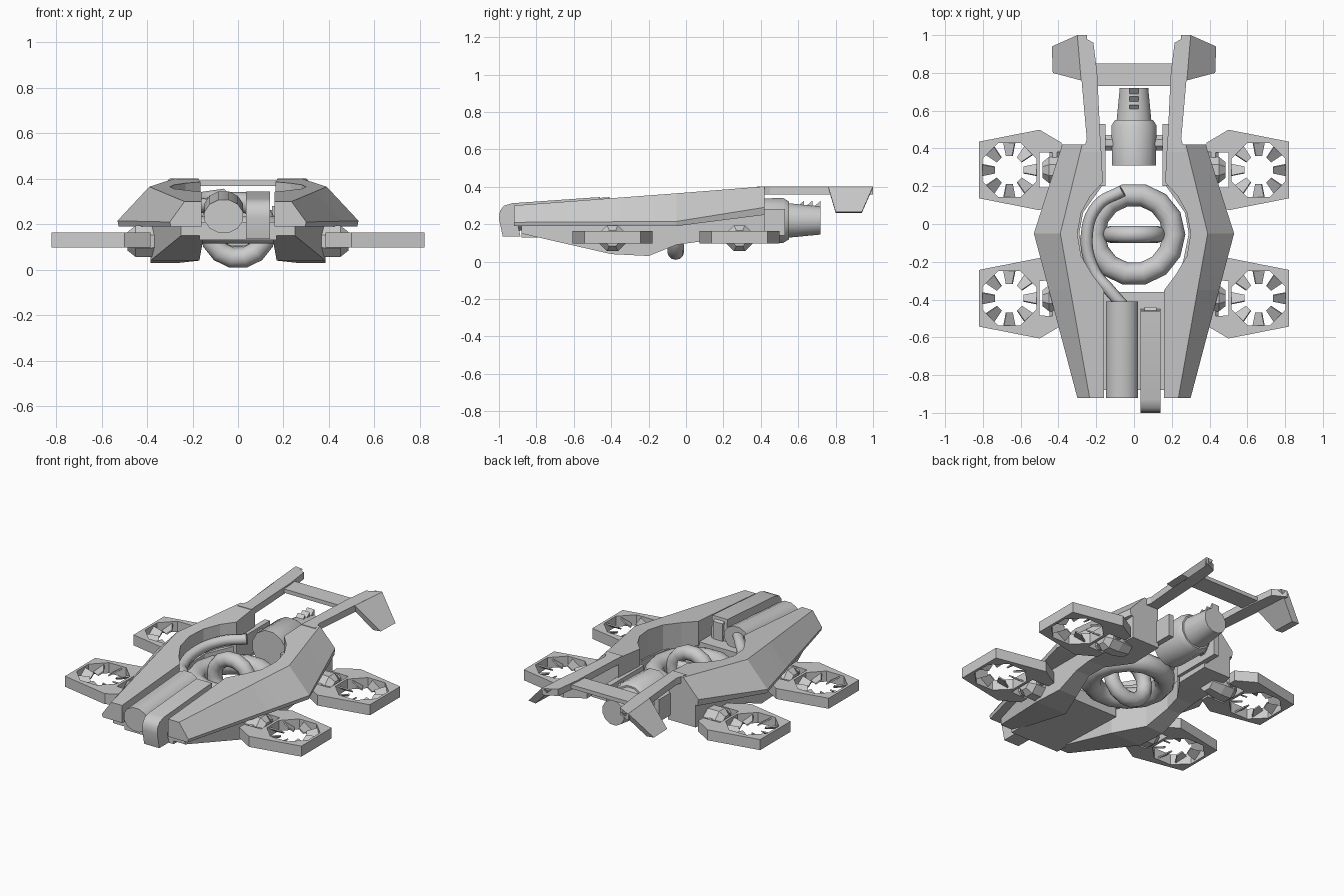
import bpy, bmesh
from math import sin, cos, pi, radians
from mathutils import Vector, Matrix

if "Cube" in bpy.data.objects:
    bpy.data.objects.remove(bpy.data.objects["Cube"])


def finish(name, bm, mirror=False, smooth=False):
    bmesh.ops.recalc_face_normals(bm, faces=bm.faces)
    me = bpy.data.meshes.new(name)
    bm.to_mesh(me)
    bm.free()
    ob = bpy.data.objects.new(name, me)
    bpy.context.collection.objects.link(ob)
    if mirror:
        ob.modifiers.new("Mirror", 'MIRROR')
    if smooth:
        shade(ob)
    return ob


def shade(ob):
    bpy.ops.object.select_all(action='DESELECT')
    ob.select_set(True)
    bpy.context.view_layer.objects.active = ob
    bpy.ops.object.shade_smooth_by_angle(angle=radians(40))


def add_loft(bm, sections):
    rows = [[bm.verts.new(p) for p in s] for s in sections]
    n = len(rows[0])
    for a, b in zip(rows, rows[1:]):
        for i in range(n):
            j = (i + 1) % n
            bm.faces.new((a[i], a[j], b[j], b[i]))
    bm.faces.new(rows[0])
    bm.faces.new(rows[-1][::-1])


def loft(name, sections, mirror=False, smooth=False):
    bm = bmesh.new()
    add_loft(bm, sections)
    return finish(name, bm, mirror, smooth)


def lathe(name, axis, centre, profile, sides, mirror=False, smooth=True):
    """Rings of (position along axis, radius) round the x or y axis."""
    secs = []
    for t, r in profile:
        ring = []
        for i in range(sides):
            a = 2 * pi * (i + .5) / sides
            u, v = r * cos(a), r * sin(a)
            ring.append((t, centre[0] + u, centre[1] + v) if axis == 'x'
                        else (centre[0] + u, t, centre[1] + v))
        secs.append(ring)
    return loft(name, secs, mirror, smooth)


def box(name, x0, x1, y0, y1, z0, z1, mirror=False):
    return loft(name, [[(x0, y, z0), (x1, y, z0), (x1, y, z1), (x0, y, z1)]
                       for y in (y0, y1)], mirror)


def lerp(keys, y):
    for (a, p), (b, q) in zip(keys, keys[1:]):
        if y <= b:
            return p + (q - p) * (y - a) / (b - a)
    return keys[-1][1]


# Upper armour: lofted along y, inner edge forms the round opening
outer = [(-.92, .30), (-.05, .53), (.42, .38)]
ridge = [(-.92, .235), (-.05, .39), (.42, .275)]
top = [(-.92, .30), (-.05, .365), (.42, .402)]
lip = [(-.92, .21), (-.05, .215), (.42, .29)]
low = [(-.92, .19), (-.05, .19), (.42, .25)]
inner = [(-.92, .16), (-.35, .16), (-.27, .22), (-.17, .28), (-.05, .30),
         (.06, .28), (.15, .23), (.22, .165), (.42, .175)]
secs = []
for y, xi in inner:
    o, r, t = lerp(outer, y), lerp(ridge, y), lerp(top, y)
    r = max(r, xi + .02)
    secs.append([(xi, y, t), (r, y, t), (o, y, lerp(lip, y)),
                 (o - .005, y, lerp(low, y)), (xi, y, lerp(low, y))])
loft("upper_armour", secs, True)

# Lower hull keels: y, inner x, outer x, bottom z, top z
keel = [(-.88, .15, .25, .15, .2), (-.40, .17, .385, .04, .2),
        (-.2, .26, .385, .03, .2), (-.05, .29, .385, .09, .2),
        (.06, .27, .385, .105, .22), (.2, .17, .38, .105, .24),
        (.42, .17, .36, .11, .27)]
loft("lower_hull", [[(a, y, b), (o, y, b), (o, y, t), (a, y, t)]
                    for y, a, o, b, t in keel], True)
box("rear_bracket", .15, .185, .2, .53, .14, .28, True)
box("front_tray", -.17, .17, -.88, -.36, .13, .21)

# Tail booms, drooping fins and crossbar
loft("tail_boom", [[(a, y, .36), (b, y, .36), (b, y, .402), (a, y, .402)]
                   for y, a, b in ((.38, .173, .27), (.45, .178, .25),
                                   (.8, .195, .281), (.96, .215, .297),
                                   (1, .29, .30))], True)
fin = [(.28, .76, .402), (.30, 1, .402), (.435, .94, .265), (.43, .80, .265)]
loft("tail_fin", [fin, [(x - .05, y, z - .005) for x, y, z in fin]], True)
box("tail_crossbar", -.21, .21, .73, .85, .368, .392)

# Front barrel and curved feed strip
n = 12
loft("front_barrel", [[(-.063 + .088 * cos(2 * pi * (i + .5) / n), y,
                        zc + .075 * sin(2 * pi * (i + .5) / n))
                       for i in range(n)]
                      for y, zc in ((-.92, .235), (-.41, .272))], smooth=True)
strip = [(-.46, .345), (-.93, .312), (-.975, .298), (-.995, .27), (-1, .23),
         (-.98, .135), (-.885, .135), (-.9, .2), (-.45, .2)]
loft("feed_strip", [[(x, y, z) for y, z in strip] for x in (.035, .14)],
     smooth=True)
loft("strip_tip", [[(x, y, z) for x in (.055, .12)] +
                   [(x, y, .2) for x in (.12, .055)]
                   for y, z in ((-.48, .335), (-.44, .32))])

# Gyroscope rings with pivots
for name, R, r, rot in (("outer_ring", .212, .06, 0),
                        ("inner_ring", .125, .045, pi / 2)):
    bpy.ops.mesh.primitive_torus_add(
        major_segments=14, minor_segments=12, major_radius=R, minor_radius=r,
        location=(0, -.055, .175), rotation=(rot, 0, 0))
    ob = bpy.context.object
    ob.name = name
    shade(ob)
lathe("ring_pivot", 'x', (-.055, .175), [(.14, .035), (.17, .035), (.188, .015)],
      8, True)

# Hose curling from the barrel round the opening
cu = bpy.data.curves.new("hose", 'CURVE')
cu.dimensions = '3D'
cu.bevel_depth, cu.bevel_resolution, cu.resolution_u = .032, 2, 5
cu.use_fill_caps = True
path = [(-.06, -.43, .28), (-.13, -.35, .285), (-.21, -.25, .27),
        (-.25, -.06, .285), (-.19, .1, .305), (-.06, .175, .325)]
sp = cu.splines.new('BEZIER')
sp.bezier_points.add(len(path) - 1)
for bp, p in zip(sp.bezier_points, path):
    bp.co = p
    bp.handle_left_type = bp.handle_right_type = 'AUTO'
bpy.context.collection.objects.link(bpy.data.objects.new("hose", cu))

# Rear engine with nozzle, trunnions and spikes
lathe("rear_engine", 'y', (0, .22),
      [(.31, .12), (.52, .124), (.55, .105), (.55, .095), (.72, .078)], 12)
lathe("engine_trunnion", 'x', (.43, .22), [(.1, .045), (.165, .045)], 8, True)
for i, y in enumerate((.63, .675, .72)):
    loft(f"nozzle_spike_{i}", [[(x, y - .04, .29), (x, y, .29), (x, y, .325)]
                               for x in (-.025, .025)])

# Four rotor pods: frame with octagonal hole, pitched blades, mount
half = [(.82, .15), (.5, .213), (.385, .145), (.385, .095), (.5, .092)]
frame = half + [(x, -y) for x, y in reversed(half)]
for tag, cy in (("front", -.393), ("rear", .286)):
    hole = [(.66 + .155 * cos(pi * (i + .5) / 4), .155 * sin(pi * (i + .5) / 4))
            for i in range(8)]
    bm = bmesh.new()
    edges = []
    for loop in (frame, hole):
        vs = [bm.verts.new((x, y + cy, .097)) for x, y in loop]
        edges += [bm.edges.new((vs[i], vs[i - 1])) for i in range(len(vs))]
    bmesh.ops.triangle_fill(bm, edges=edges, use_beauty=True)
    ext = bmesh.ops.extrude_face_region(bm, geom=bm.faces[:],
                                        use_keep_orig=True)
    bmesh.ops.translate(bm, vec=(0, 0, .066),
                        verts=[g for g in ext['geom']
                               if isinstance(g, bmesh.types.BMVert)])
    finish(tag + "_rotor_frame", bm, True)

    bm = bmesh.new()
    for k in range(8):
        m = (Matrix.Translation((.66, cy, .13)) @ Matrix.Rotation(pi * k / 4, 4, 'Z')
             @ Matrix.Rotation(radians(35), 4, 'X'))
        add_loft(bm, [[m @ Vector((r, s * w, h)) for s, h in
                       ((-1, -.004), (1, -.004), (1, .004), (-1, .004))]
                      for r, w in ((.075, .02), (.15, .038))])
    finish(tag + "_rotor_blades", bm, True)
    lathe(tag + "_rotor_mount", 'x', (cy, .125),
          [(.3, .06), (.38, .075), (.45, .075), (.485, .045)], 8, True, False)
    lathe(tag + "_rotor_axle", 'y', (.42, .13),
          [(cy - .11, .03), (cy + .11, .03)], 8, True)
